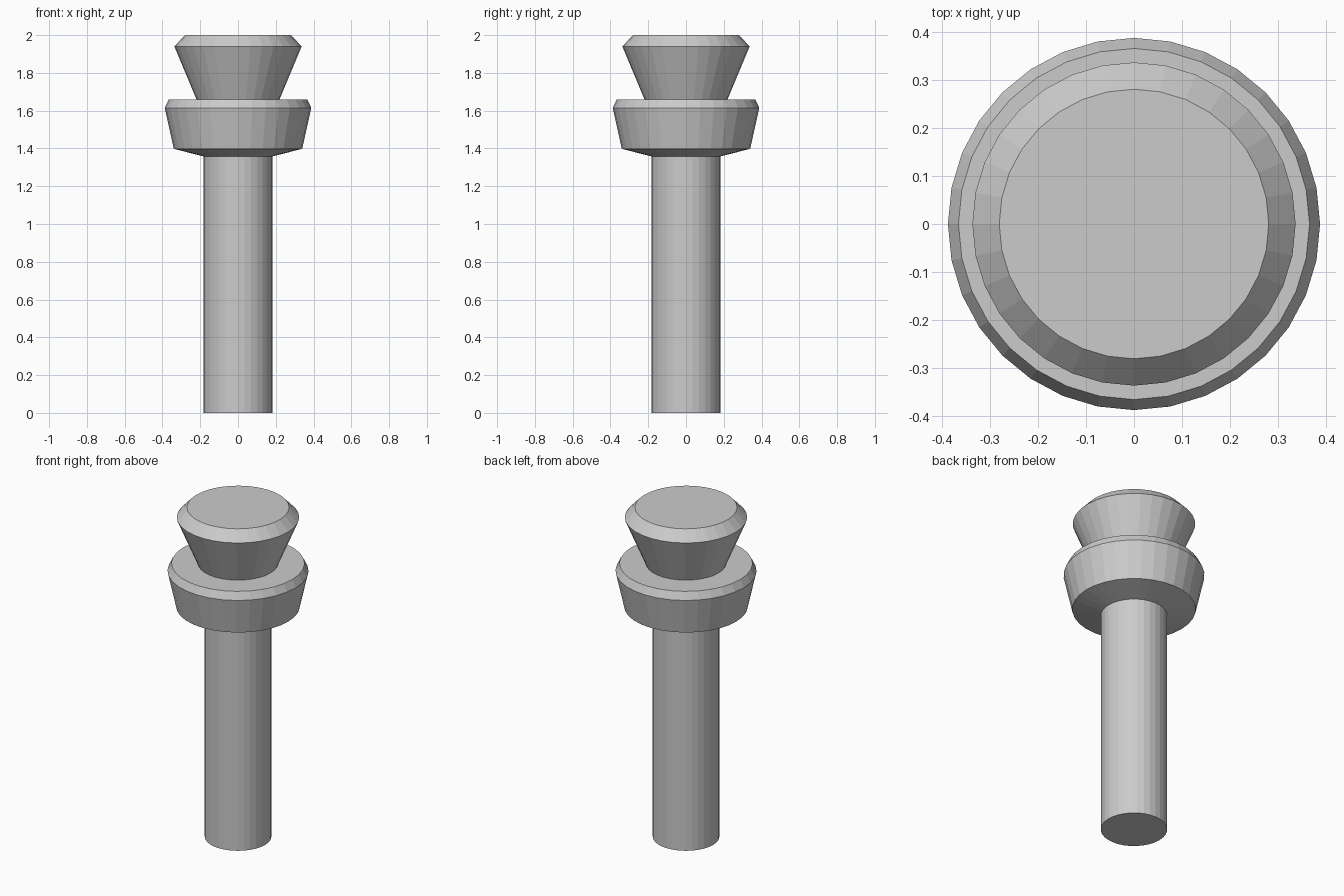
import bpy, bmesh, math

if "Cube" in bpy.data.objects:
    bpy.data.objects.remove(bpy.data.objects["Cube"])

SIDES = 32

# Radius and height pairs, from the foot to the top
PROFILE = [
    (0.183, 0.0), (0.183, 1.358),                # shaft
    (0.34, 1.398), (0.388, 1.615), (0.366, 1.66),  # flared collar
    (0.22, 1.66), (0.337, 1.94), (0.281, 2.0),   # neck and flared cap
]


def lathe(name, profile, sides):
    """Turn a profile around z into a flat-faced, capped solid."""
    bm = bmesh.new()
    rings = []
    for r, z in profile:
        rings.append([bm.verts.new((r * math.cos(math.tau * i / sides),
                                    r * math.sin(math.tau * i / sides), z))
                      for i in range(sides)])
    for low, high in zip(rings, rings[1:]):
        for i in range(sides):
            j = (i + 1) % sides
            bm.faces.new((low[i], low[j], high[j], high[i]))
    bm.faces.new(rings[0][::-1])
    bm.faces.new(rings[-1])
    mesh = bpy.data.meshes.new(name)
    bm.to_mesh(mesh)
    bm.free()
    obj = bpy.data.objects.new(name, mesh)
    bpy.context.collection.objects.link(obj)
    return obj


# Whole post as one turned piece
lathe("turned_post", PROFILE, SIDES)
